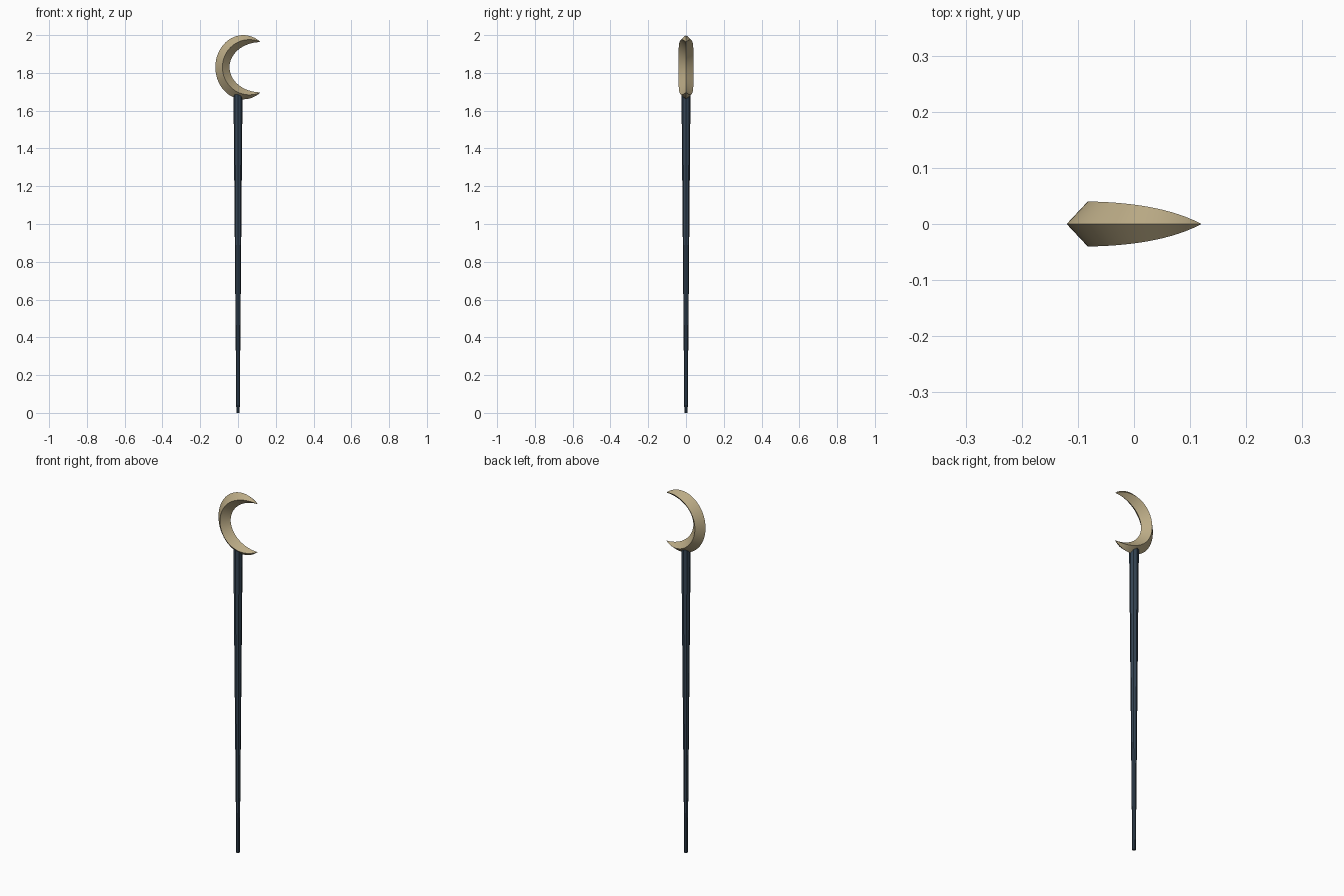
import bpy, bmesh
from math import sin, cos, pi, radians

if "Cube" in bpy.data.objects:
    bpy.data.objects.remove(bpy.data.objects["Cube"])


def finish(name, bm, color):
    bmesh.ops.recalc_face_normals(bm, faces=bm.faces)
    mesh = bpy.data.meshes.new(name)
    bm.to_mesh(mesh)
    bm.free()
    obj = bpy.data.objects.new(name, mesh)
    bpy.context.collection.objects.link(obj)
    mat = bpy.data.materials.new(name + "_color")
    mat.diffuse_color = (*color, 1)
    mat.use_nodes = True
    mat.node_tree.nodes["Principled BSDF"].inputs["Base Color"].default_value = mat.diffuse_color
    mesh.materials.append(mat)
    return obj


# Tapered staff, its top buried in the crescent
bm = bmesh.new()
bmesh.ops.create_cone(bm, cap_ends=True, segments=8, radius1=0.009, radius2=0.024, depth=1.7)
bmesh.ops.translate(bm, verts=bm.verts, vec=(0, 0, 0.85))
finish("staff", bm, (0.035, 0.06, 0.09))

# Crescent: diamond section swept between an outer and an inner ellipse
N = 20
Z = 1.83
bm = bmesh.new()
rings = []
for i in range(-N + 1, N):
    s = i / N
    a, b = s * radians(128.5), s * pi / 2
    xo, zo = 0.028 - 0.148 * cos(a), Z + 0.17 * sin(a)
    xi, zi = 0.12 - 0.165 * cos(b), Z + 0.133 * sin(b)
    xm, zm = (xo + xi) / 2, (zo + zi) / 2
    y = 0.04 * (1 - abs(s) ** 3.5)
    rings.append([bm.verts.new(p) for p in
                  ((xo, 0, zo), (xm, y, zm), (xi, 0, zi), (xm, -y, zm))])
for r, q in zip(rings, rings[1:]):
    for k in range(4):
        j = (k + 1) % 4
        bm.faces.new((r[k], r[j], q[j], q[k]))
# Pointed horn tips
for ring, side in ((rings[0], -1), (rings[-1], 1)):
    tip = bm.verts.new((0.12, 0, Z + side * 0.133))
    for k in range(4):
        bm.faces.new((ring[k], ring[(k + 1) % 4], tip))
crescent = finish("crescent", bm, (0.5, 0.41, 0.24))
bpy.context.view_layer.objects.active = crescent
crescent.select_set(True)
bpy.ops.object.shade_smooth_by_angle(angle=radians(30))
